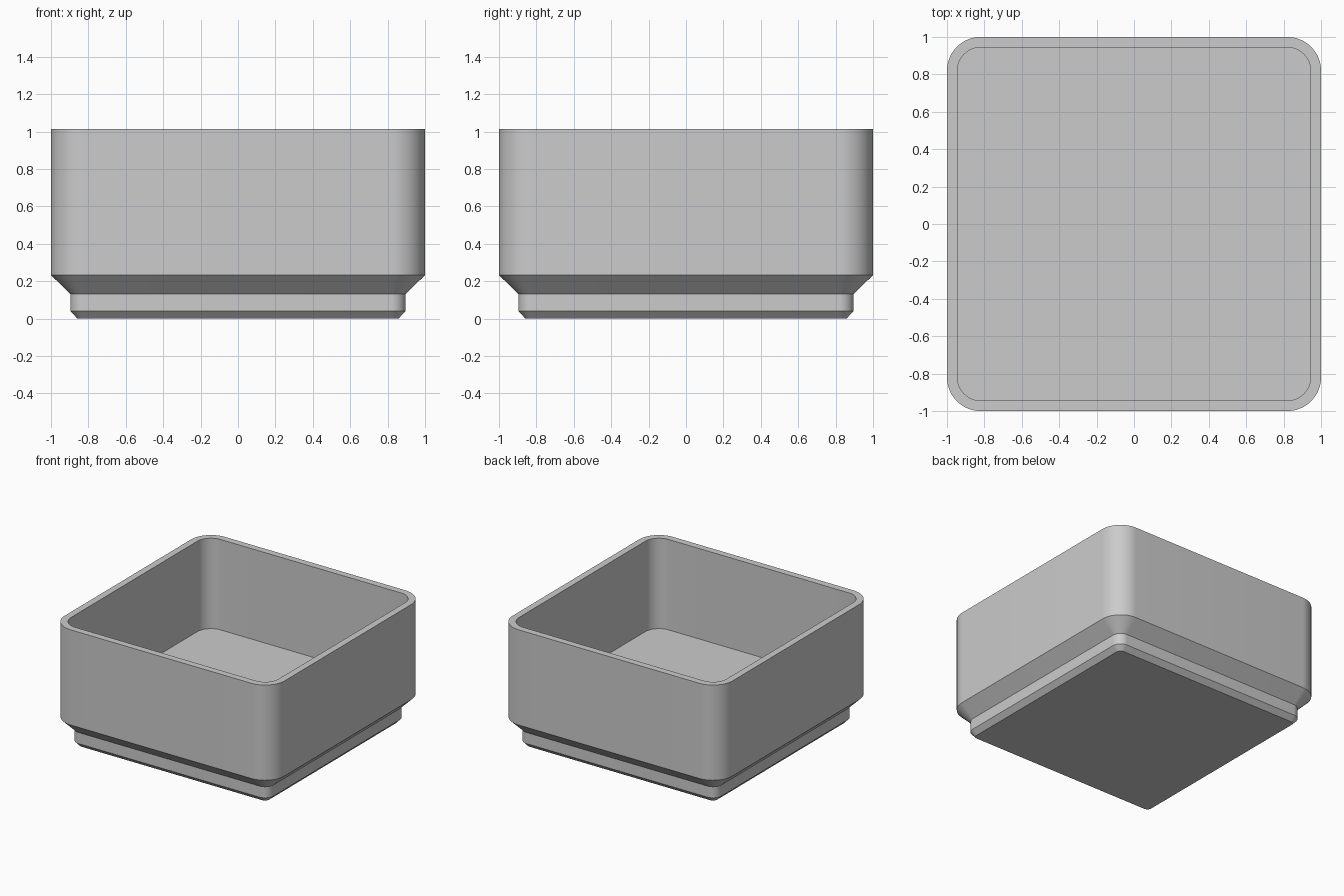
import bpy, bmesh, math

if "Cube" in bpy.data.objects:
    bpy.data.objects.remove(bpy.data.objects["Cube"])

SEG = 16  # segments per rounded corner

# Wall section from the base up, over the rim and down to the inner floor:
# (half width, corner radius, height)
SECTION = [
    (0.858, 0.038, 0.0),
    (0.896, 0.076, 0.04),
    (0.896, 0.076, 0.131),
    (1.0, 0.18, 0.233),
    (1.0, 0.18, 1.015),
    (0.944, 0.124, 1.015),
    (0.944, 0.124, 0.272),
]


def rounded_ring(bm, half, radius, z):
    """Vertices of a rounded square at one height."""
    ring = []
    for corner in range(4):
        mid = math.pi / 4 + corner * math.pi / 2
        cx = math.copysign(half - radius, math.cos(mid))
        cy = math.copysign(half - radius, math.sin(mid))
        for i in range(SEG + 1):
            a = (corner + i / SEG) * math.pi / 2
            ring.append(bm.verts.new((cx + radius * math.cos(a),
                                      cy + radius * math.sin(a), z)))
    return ring


# Bin body: stepped foot, straight walls, flat rim, open inside
bm = bmesh.new()
rings = [rounded_ring(bm, *s) for s in SECTION]
for lower, upper in zip(rings, rings[1:]):
    n = len(lower)
    for i in range(n):
        j = (i + 1) % n
        bm.faces.new((lower[i], lower[j], upper[j], upper[i]))
bm.faces.new(rings[0][::-1])  # underside
bm.faces.new(rings[-1])       # inner floor

mesh = bpy.data.meshes.new("storage_bin")
bm.to_mesh(mesh)
bm.free()
storage_bin = bpy.data.objects.new("storage_bin", mesh)
bpy.context.collection.objects.link(storage_bin)

# Plain grey plastic
grey = bpy.data.materials.new("light_grey")
grey.diffuse_color = (0.6, 0.6, 0.6, 1)
grey.use_nodes = True
grey.node_tree.nodes["Principled BSDF"].inputs["Base Color"].default_value = grey.diffuse_color
mesh.materials.append(grey)

# Smooth corners, crisp edges
bpy.context.view_layer.objects.active = storage_bin
storage_bin.select_set(True)
bpy.ops.object.shade_smooth_by_angle(angle=math.radians(30))
